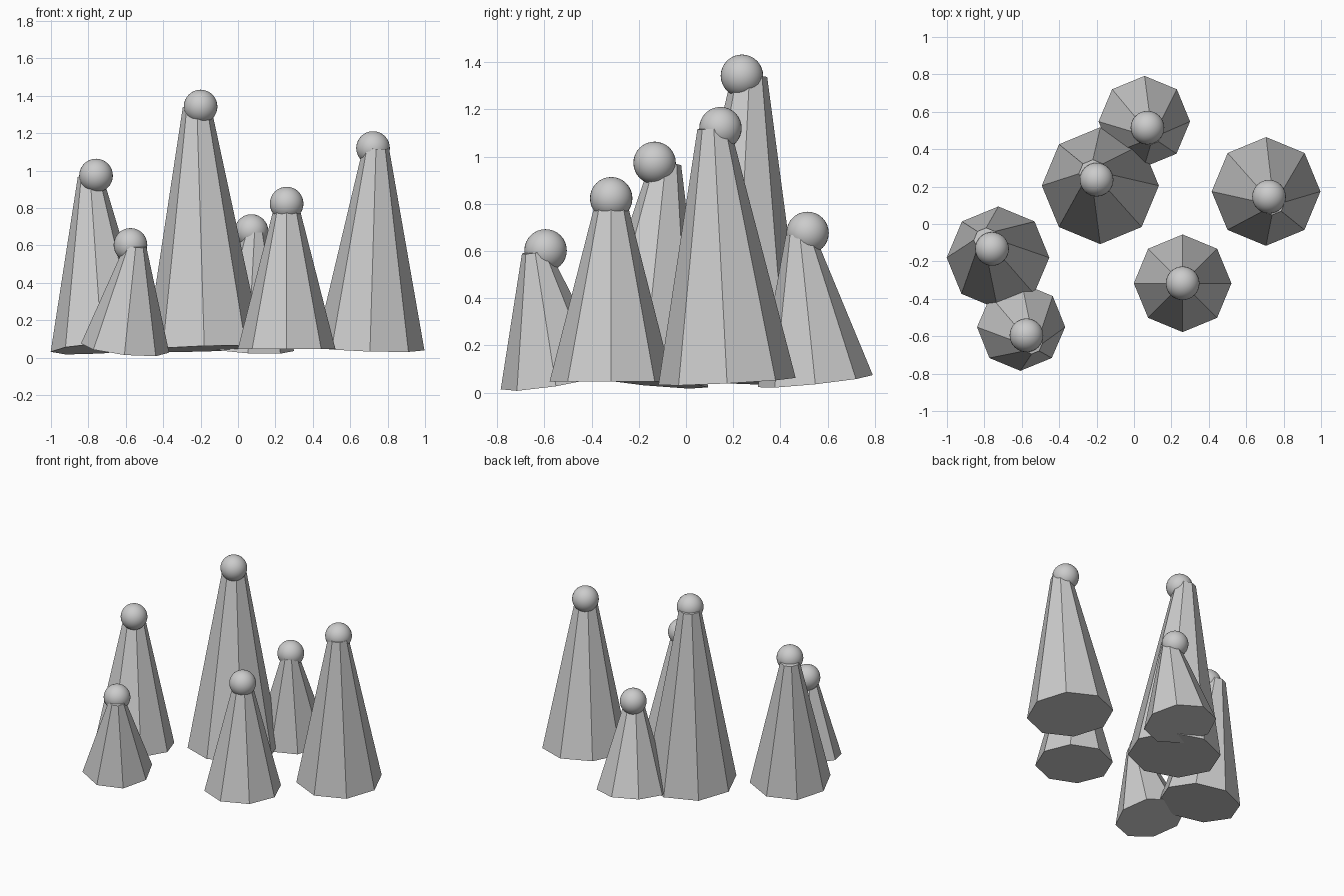
import bpy
import math

cube = bpy.data.objects.get("Cube")
if cube:
    bpy.data.objects.remove(cube, do_unlink=True)

grey = bpy.data.materials.new("light_grey")
grey.use_nodes = True
colour = (0.6, 0.6, 0.6, 1.0)
grey.diffuse_color = colour
grey.node_tree.nodes["Principled BSDF"].inputs["Base Color"].default_value = colour

GROUND = 0.046      # mean height of the cone bases
BALL_RADIUS = 0.09
TIP_RATIO = 0.24    # tip radius as a share of the base radius


def add_tree(name, ball, base, radius):
    """Eight-sided cone leaning about its middle, with a ball at the tip height."""
    x, y, top = ball
    height = top - GROUND
    lean_x = math.asin(2 * (x - base[0]) / height)
    lean_y = math.asin(2 * (y - base[1]) / height)
    bpy.ops.mesh.primitive_cone_add(
        vertices=8, radius1=radius, radius2=radius * TIP_RATIO, depth=height,
        location=(x, y, GROUND + height / 2), rotation=(-lean_y, lean_x, 0))
    cone = bpy.context.object
    cone.name = name + "_cone"
    cone.data.materials.append(grey)

    bpy.ops.mesh.primitive_uv_sphere_add(
        segments=32, ring_count=16, radius=BALL_RADIUS, location=ball)
    bpy.ops.object.shade_smooth()
    top_ball = bpy.context.object
    top_ball.name = name + "_ball"
    top_ball.data.materials.append(grey)


# name, ball centre, base centre, base radius
trees = [
    ("tall_tree", (-0.20, 0.237, 1.342), (-0.18, 0.205), 0.313),
    ("left_tree", (0.722, 0.146, 1.12), (0.706, 0.174), 0.291),
    ("back_tree", (0.072, 0.515, 0.676), (0.055, 0.548), 0.245),
    ("middle_tree", (0.26, -0.317, 0.823), (0.26, -0.317), 0.261),
    ("right_tree", (-0.759, -0.133, 0.973), (-0.727, -0.18), 0.275),
    ("small_tree", (-0.575, -0.595, 0.602), (-0.604, -0.551), 0.237),
]
for tree in trees:
    add_tree(*tree)
